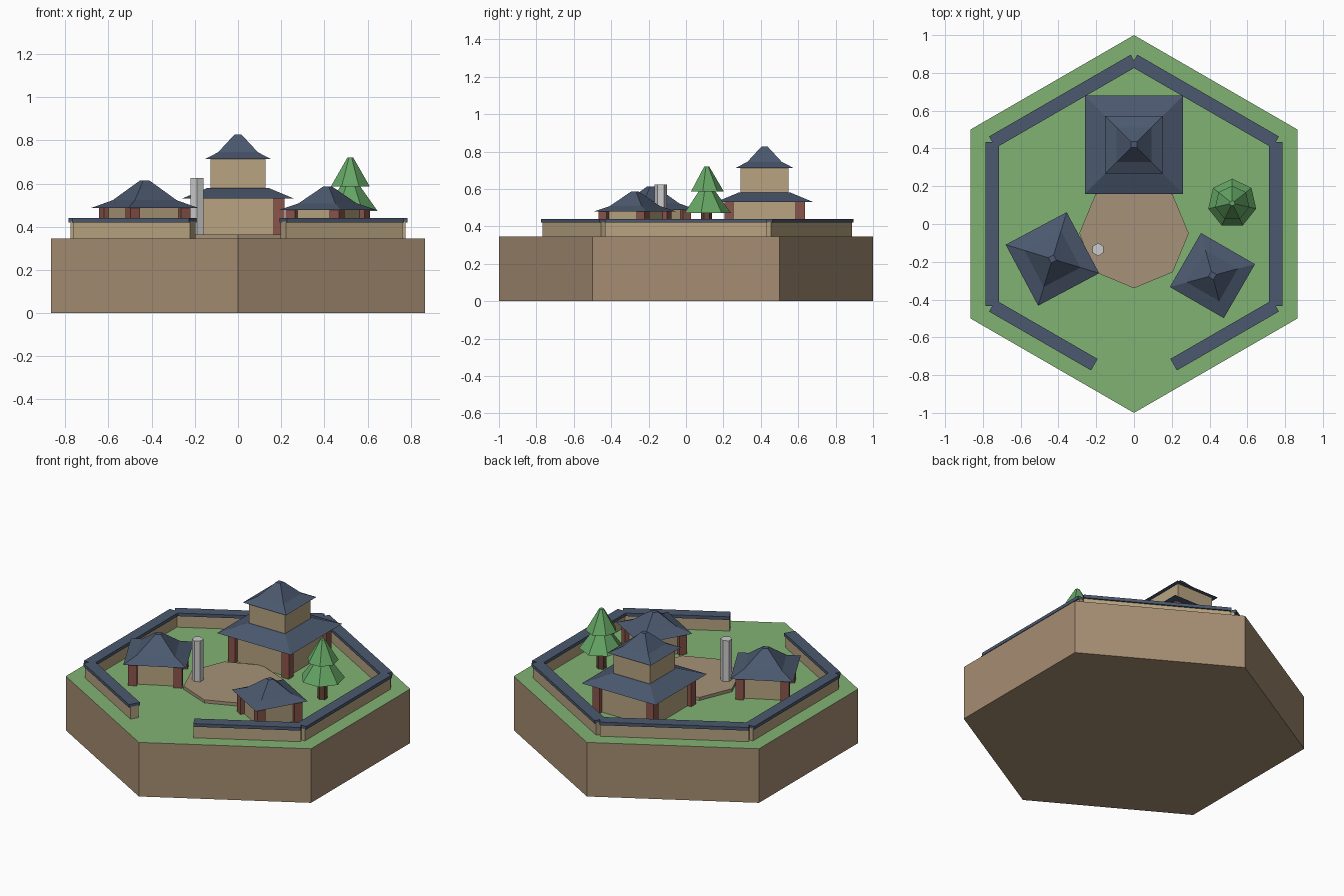
import bpy, bmesh
from math import sin, cos, pi, radians, sqrt
from mathutils import Vector

if "Cube" in bpy.data.objects:
    bpy.data.objects.remove(bpy.data.objects["Cube"])


def material(name, rgb):
    m = bpy.data.materials.new(name)
    m.diffuse_color = (*rgb, 1)
    m.use_nodes = True
    m.node_tree.nodes["Principled BSDF"].inputs["Base Color"].default_value = m.diffuse_color
    return m


EARTH = material("earth", (.38, .27, .17))
GRASS = material("grass", (.22, .45, .17))
ROOF = material("roof_tile", (.07, .098, .156))
PLASTER = material("plaster", (.48, .37, .22))
TIMBER = material("red_timber", (.26, .09, .07))
PAVING = material("paving", (.38, .29, .19))
BARK = material("bark", (.13, .06, .04))
LEAF = material("foliage", (.13, .38, .13))
GROUND = .345


def stack(name, xy, sides, rings, start=90, mat=None):
    """Closed faceted solid from (radius, z) rings; first corner at start degrees."""
    bm = bmesh.new()
    loops = []
    for r, z in rings:
        angles = [radians(start) + 2 * pi * i / sides for i in range(sides)]
        loops.append([bm.verts.new((r * cos(a), r * sin(a), z)) for a in angles])
    for lo, hi in zip(loops, loops[1:]):
        for i in range(sides):
            j = (i + 1) % sides
            bm.faces.new((lo[i], lo[j], hi[j], hi[i]))
    bm.faces.new(loops[0][::-1])
    bm.faces.new(loops[-1])
    me = bpy.data.meshes.new(name)
    bm.to_mesh(me)
    bm.free()
    ob = bpy.data.objects.new(name, me)
    ob.location = (*xy, 0)
    bpy.context.collection.objects.link(ob)
    if mat:
        me.materials.append(mat)
    return ob


def square(name, xy, rings, turn, mat):
    """Square stack given by half widths."""
    return stack(name, xy, 4, [(h * sqrt(2), z) for h, z in rings], 45 + turn, mat)


def box(name, center, size, angle, mat):
    bpy.ops.mesh.primitive_cube_add(size=1, location=center, rotation=(0, 0, angle))
    ob = bpy.context.object
    ob.name = name
    ob.scale = size
    ob.data.materials.append(mat)


def hall(name, xy, half, top, turn):
    """Plaster room with four square corner posts."""
    square(name + "_room", xy, [(half, GROUND), (half, top)], turn, PLASTER)
    for i in range(4):
        a = radians(45 + turn + 90 * i)
        r = half * sqrt(2)
        post = (xy[0] + r * cos(a), xy[1] + r * sin(a))
        square(f"{name}_post_{i}", post, [(.025, GROUND), (.025, top)], turn, TIMBER)


def peaked_roof(name, xy, half, eave, peak, turn):
    """Two-pitch roof: shallow eaves, steeper crown."""
    mid = eave + .28 * (peak - eave)
    square(name, xy, [(half, eave), (half * .6, mid), (.016, peak)], turn, ROOF)


# Hexagonal island with a grass top
island = stack("island", (0, 0), 6, [(1, 0), (1, GROUND)], 90, EARTH)
island.data.materials.append(GRASS)
island.data.polygons[-1].material_index = 1

# Octagonal courtyard
stack("courtyard", (0, -.05), 8, [(.29, GROUND - .005), (.29, .365)], 90, PAVING)

# Perimeter walls, the two front ones stop short for the gateway
R = .866
for i in range(6):
    a = Vector((R * cos(radians(90 + 60 * i)), R * sin(radians(90 + 60 * i))))
    b = Vector((R * cos(radians(150 + 60 * i)), R * sin(radians(150 + 60 * i))))
    if i == 2:
        b = a.lerp(b, .72)
    elif i == 3:
        a = b.lerp(a, .72)
    c, d = (a + b) / 2, b - a
    angle = radians(90 + 60 * i + 120)
    box(f"wall_{i}", (c.x, c.y, .383), (d.length, .05, .08), angle, PLASTER)
    box(f"wall_cap_{i}", (c.x, c.y, .43), (d.length, .07, .02), angle, ROOF)

# Two-storey tower
T = (0, .42)
hall("tower", T, .19, .535, 0)
square("tower_lower_roof", T, [(.26, .53), (.14, .58)], 0, ROOF)
square("tower_upper_room", T, [(.128, .57), (.128, .72)], 0, PLASTER)
peaked_roof("tower_upper_roof", T, .153, .713, .827, 0)

# Two side huts
hall("left_hut", (-.432, -.185), .132, .49, 28)
peaked_roof("left_hut_roof", (-.432, -.185), .183, .487, .614, 28)
hall("right_hut", (.415, -.273), .118, .482, -30)
peaked_roof("right_hut_roof", (.415, -.273), .165, .478, .585, -30)

# Stone pillar
stack("stone_pillar", (-.19, -.135), 6, [(.034, GROUND), (.034, .625)], 90)

# Tree
P = (.52, .11)
stack("tree_trunk", P, 6, [(.03, GROUND), (.03, .5)], 90, BARK)
stack("tree_lower_foliage", P, 7, [(.13, .472), (.03, .61)], 90, LEAF)
stack("tree_upper_foliage", P, 7, [(.093, .585), (.014, .72)], 90, LEAF)
